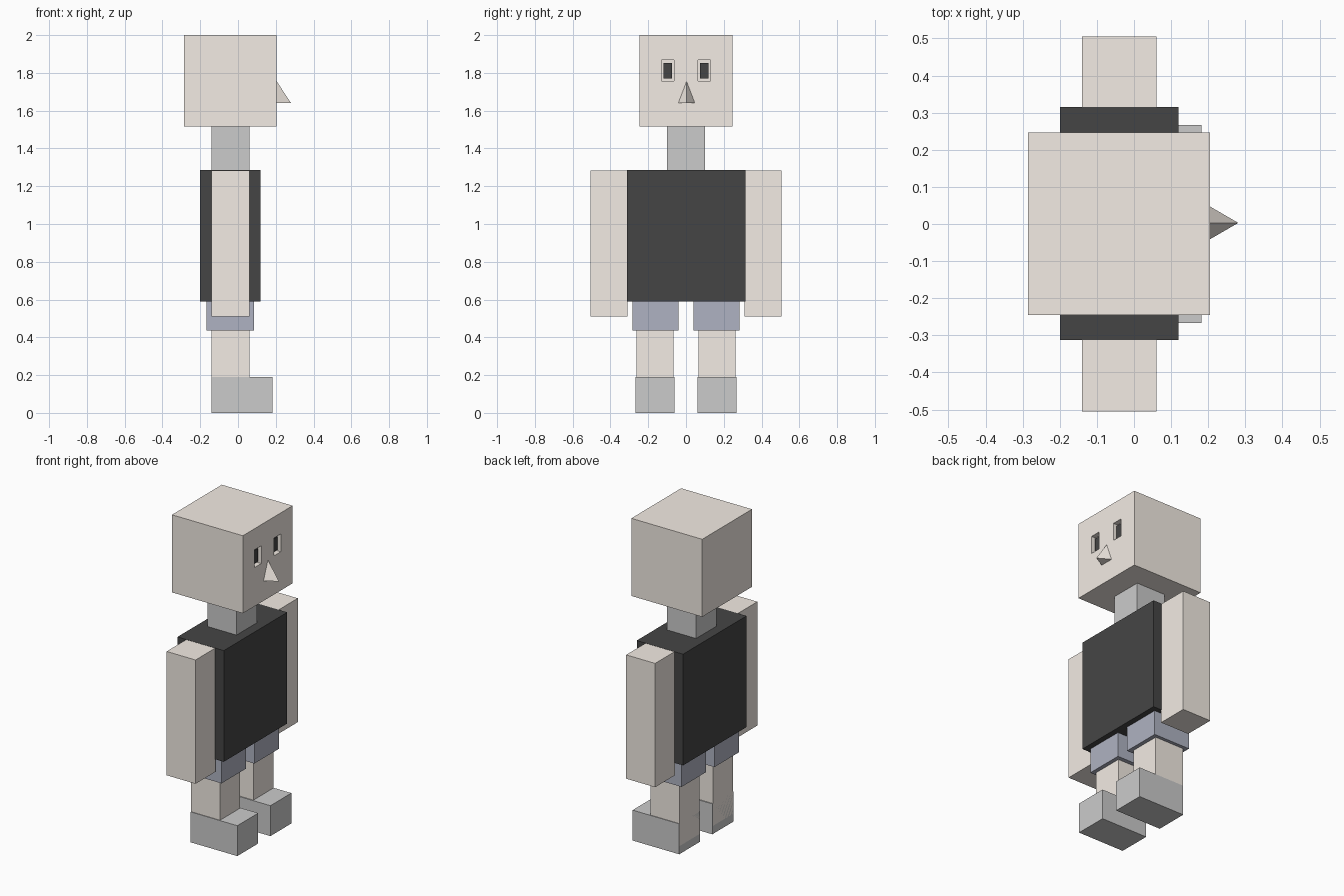
import bpy
import bmesh

if "Cube" in bpy.data.objects:
    bpy.data.objects.remove(bpy.data.objects["Cube"])


def material(name, rgb):
    m = bpy.data.materials.new(name)
    m.diffuse_color = (*rgb, 1)
    m.use_nodes = True
    m.node_tree.nodes["Principled BSDF"].inputs["Base Color"].default_value = m.diffuse_color
    return m


skin = material("skin", (0.90, 0.84, 0.78))
black = material("black", (0.06, 0.06, 0.06))
blue = material("blue", (0.43, 0.45, 0.54))


def add_object(name, bm, mat=None):
    mesh = bpy.data.meshes.new(name)
    bm.to_mesh(mesh)
    bm.free()
    obj = bpy.data.objects.new(name, mesh)
    bpy.context.collection.objects.link(obj)
    if mat:
        mesh.materials.append(mat)
    return obj


def box(name, x, y, z, mat=None):
    """Box spanning the (min, max) ranges x, y, z."""
    bm = bmesh.new()
    bmesh.ops.create_cube(bm, size=1)
    for v in bm.verts:
        v.co = [(r[0] + r[1]) / 2 + c * (r[1] - r[0])
                for c, r in zip(v.co, (x, y, z))]
    return add_object(name, bm, mat)


def pair(name, x, y, z, mat=None):
    """Box and its mirror image across y = 0."""
    return [box("left_" + name, x, y, z, mat),
            box("right_" + name, x, (-y[1], -y[0]), z, mat)]


# Head, neck and torso
head = box("head", (-0.285, 0.205), (-0.245, 0.247), (1.515, 2.0), skin)
box("neck", (-0.14, 0.06), (-0.10, 0.10), (1.285, 1.515))
box("shirt", (-0.20, 0.12), (-0.312, 0.315), (0.59, 1.285), black)

# Limbs and clothing
pair("arm", (-0.14, 0.06), (0.31, 0.505), (0.51, 1.284), skin)
pair("shorts_leg", (-0.168, 0.085), (0.04, 0.284), (0.435, 0.59), blue)
pair("leg", (-0.14, 0.06), (0.066, 0.263), (0.05, 0.59), skin)
pair("shoe", (-0.14, 0.182), (0.06, 0.267), (0.005, 0.19))
for side in ("left_shoe", "right_shoe"):
    # Soles rest on the ground
    for v in bpy.data.objects[side].data.vertices:
        if v.co.z < 0.1:
            v.co.z = 0

# Eye sockets cut into the face, with pupils inside
for cutter in pair("eye_socket_cutter", (0.175, 0.25), (0.063, 0.13), (1.757, 1.868)):
    cutter.hide_render = True
    cutter.hide_viewport = True
    cut = head.modifiers.new("socket", 'BOOLEAN')
    cut.operation = 'DIFFERENCE'
    cut.solver = 'EXACT'
    cut.object = cutter
pair("pupil", (0.17, 0.19), (0.074, 0.119), (1.77, 1.852), black)

# Nose: a three-sided wedge
bm = bmesh.new()
for co in ((0.205, 0.003, 1.755), (0.205, -0.041, 1.64),
           (0.205, 0.047, 1.64), (0.281, 0.003, 1.64)):
    bm.verts.new(co)
bmesh.ops.convex_hull(bm, input=bm.verts)
bmesh.ops.recalc_face_normals(bm, faces=bm.faces)
add_object("nose", bm, skin)
